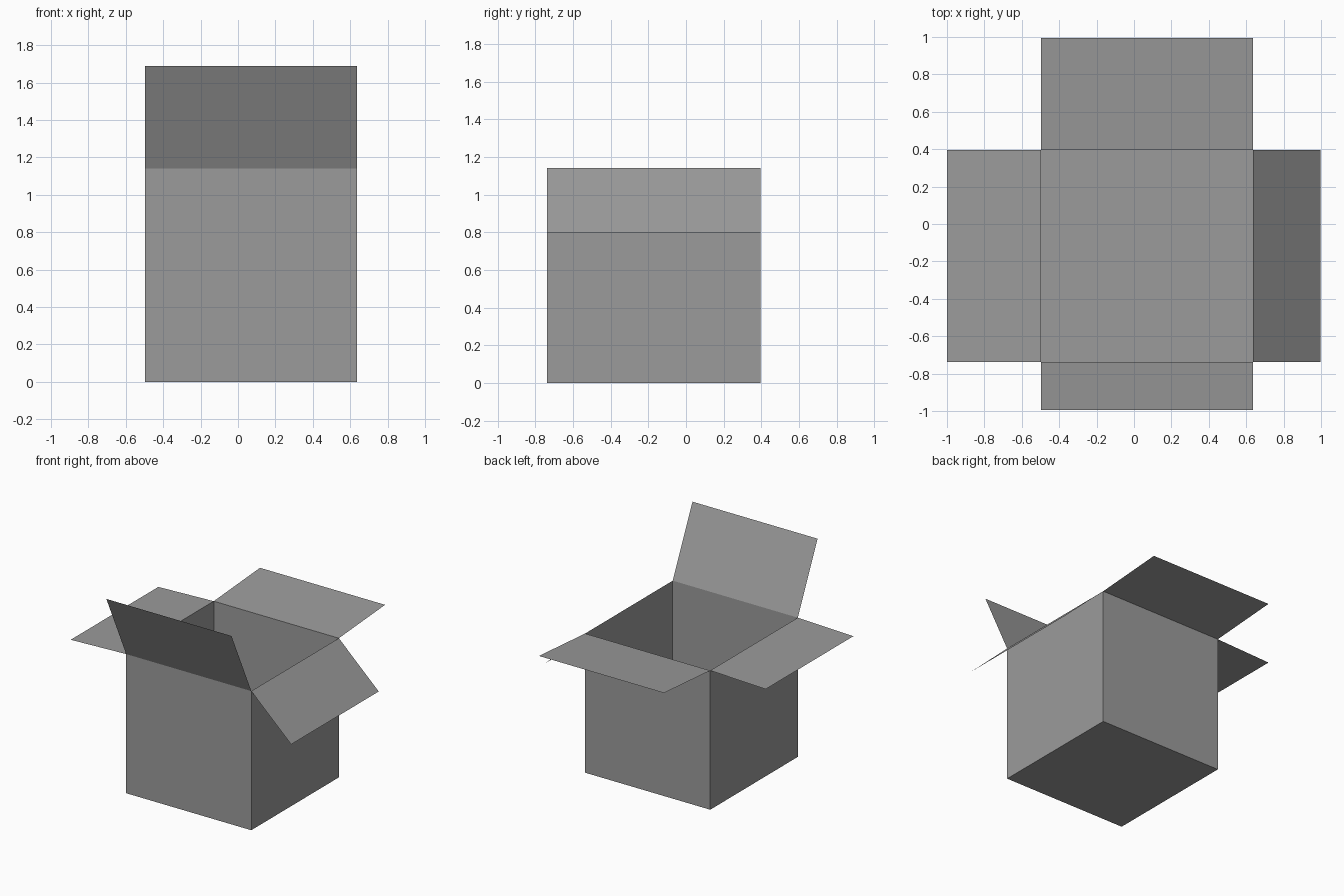
import bpy
import bmesh
from math import radians, sin, cos
from mathutils import Vector

cube = bpy.data.objects.get("Cube")
if cube:
    bpy.data.objects.remove(cube, do_unlink=True)

# Box size and position
HALF, HEIGHT = 0.567, 1.14
CENTRE = Vector((0.07, -0.171, 0))
UP = Vector((0, 0, 1))

card = bpy.data.materials.new("grey_card")
card.use_nodes = True
GREY = (0.33, 0.33, 0.33, 1)
card.diffuse_color = GREY
card.node_tree.nodes["Principled BSDF"].inputs["Base Color"].default_value = GREY


def sheet(name, corner, side, across):
    """One thin card panel spanned by two edge vectors from a corner."""
    bm = bmesh.new()
    corners = (corner, corner + side, corner + side + across, corner + across)
    bm.faces.new([bm.verts.new(p) for p in corners])
    mesh = bpy.data.meshes.new(name)
    bm.to_mesh(mesh)
    bm.free()
    mesh.materials.append(card)
    obj = bpy.data.objects.new(name, mesh)
    bpy.context.collection.objects.link(obj)


# Bottom panel, facing down
sheet("bottom", CENTRE - Vector((HALF, HALF, 0)),
      Vector((0, 2 * HALF, 0)), Vector((2 * HALF, 0, 0)))

# Each side: name, outward direction, flap length, flap tilt above level
SIDES = (
    ("front", Vector((0, -1, 0)), 0.606, 65),
    ("back", Vector((0, 1, 0)), 0.600, 4.3),
    ("left", Vector((1, 0, 0)), 0.496, -43.3),
    ("right", Vector((-1, 0, 0)), 0.503, -2),
)
for name, out, length, tilt in SIDES:
    along = UP.cross(out) * 2 * HALF
    foot = CENTRE + out * HALF - along / 2
    sheet(name + "_wall", foot, along, UP * HEIGHT)
    # Flap hinged on the top edge of the wall
    angle = radians(tilt)
    swing = (out * cos(angle) + UP * sin(angle)) * length
    sheet(name + "_flap", foot + UP * HEIGHT, along, swing)
